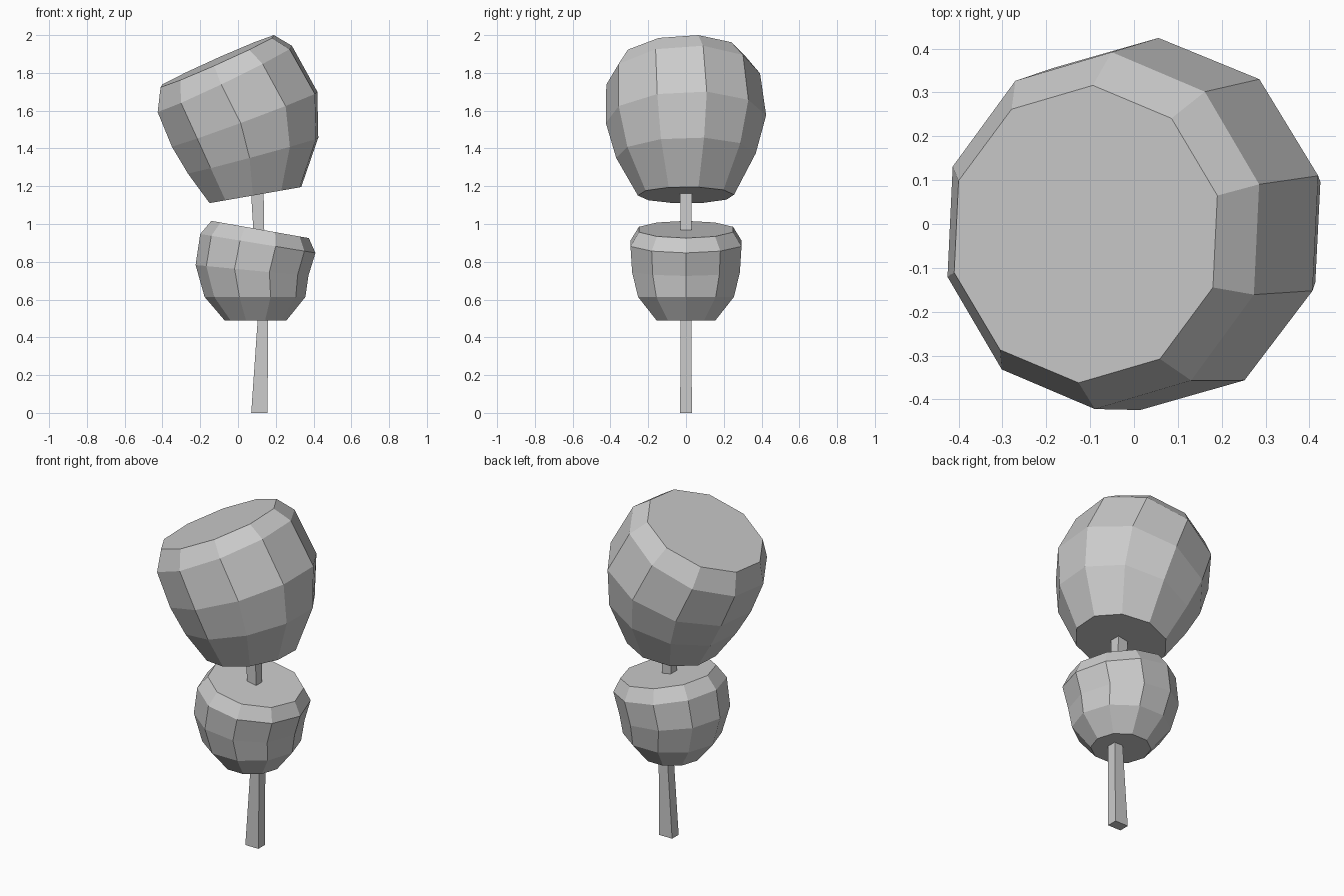
import bpy, bmesh
from math import cos, sin, radians, atan, tau

if "Cube" in bpy.data.objects:
    bpy.data.objects.remove(bpy.data.objects["Cube"])


def loft(name, rings, sides, start, square=False):
    """Skin stacked rings: (x, y, z, radius_x, radius_y, slope_x, slope_y)."""
    bm = bmesh.new()
    loops = []
    for x, y, z, rx, ry, sx, sy in rings:
        loop = []
        for i in range(sides):
            a = radians(start) + tau * i / sides
            dx = rx * cos(a) * cos(atan(sx))
            dy = ry * sin(a) * cos(atan(sy))
            loop.append(bm.verts.new((x + dx, y + dy, z + sx * dx + sy * dy)))
        loops.append(loop)
    for low, high in zip(loops, loops[1:]):
        for i in range(sides):
            j = (i + 1) % sides
            bm.faces.new((low[i], low[j], high[j], high[i]))
    bm.faces.new(loops[0][::-1])
    bm.faces.new(loops[-1])
    bmesh.ops.recalc_face_normals(bm, faces=bm.faces)
    mesh = bpy.data.meshes.new(name)
    bm.to_mesh(mesh)
    bm.free()
    obj = bpy.data.objects.new(name, mesh)
    bpy.context.collection.objects.link(obj)
    return obj


# Trunk: thin bent four-sided post (half widths scaled to corner radius)
D = 2 ** 0.5
loft("trunk", [
    (0.113, 0, 0.00, 0.043 * D, 0.031 * D, 0, 0),
    (0.132, 0, 0.49, 0.028 * D, 0.029 * D, 0, 0),
    (0.110, 0, 0.97, 0.029 * D, 0.028 * D, 0, 0),
    (0.101, 0, 1.20, 0.034 * D, 0.032 * D, 0, 0),
], 4, 45)

# Lower foliage clump, leaning down to the right
lower = [
    (0.093, 0.49, 0.164, 0.0),
    (0.090, 0.614, 0.267, 0.0),
    (0.074, 0.754, 0.300, -0.097),
    (0.105, 0.897, 0.309, -0.164),
    (0.117, 0.971, 0.262, -0.177),
]
loft("lower_foliage", [(x, 0, z, r, r, s, 0) for x, z, r, s in lower], 10, 0)

# Upper foliage clump, leaning up to the right
upper = [
    (0.092, 0.000, 1.153, 0.255, 0.175, 0.00),
    (0.080, 0.000, 1.362, 0.370, 0.27, 0.02),
    (0.035, 0.000, 1.555, 0.425, 0.37, 0.03),
    (-0.070, -0.015, 1.768, 0.408, 0.48, 0.05),
    (-0.110, -0.023, 1.862, 0.340, 0.445, 0.05),
]
loft("upper_foliage", [(x, y, z, r, r, sx, sy) for x, y, z, r, sx, sy in upper], 10, 15)
